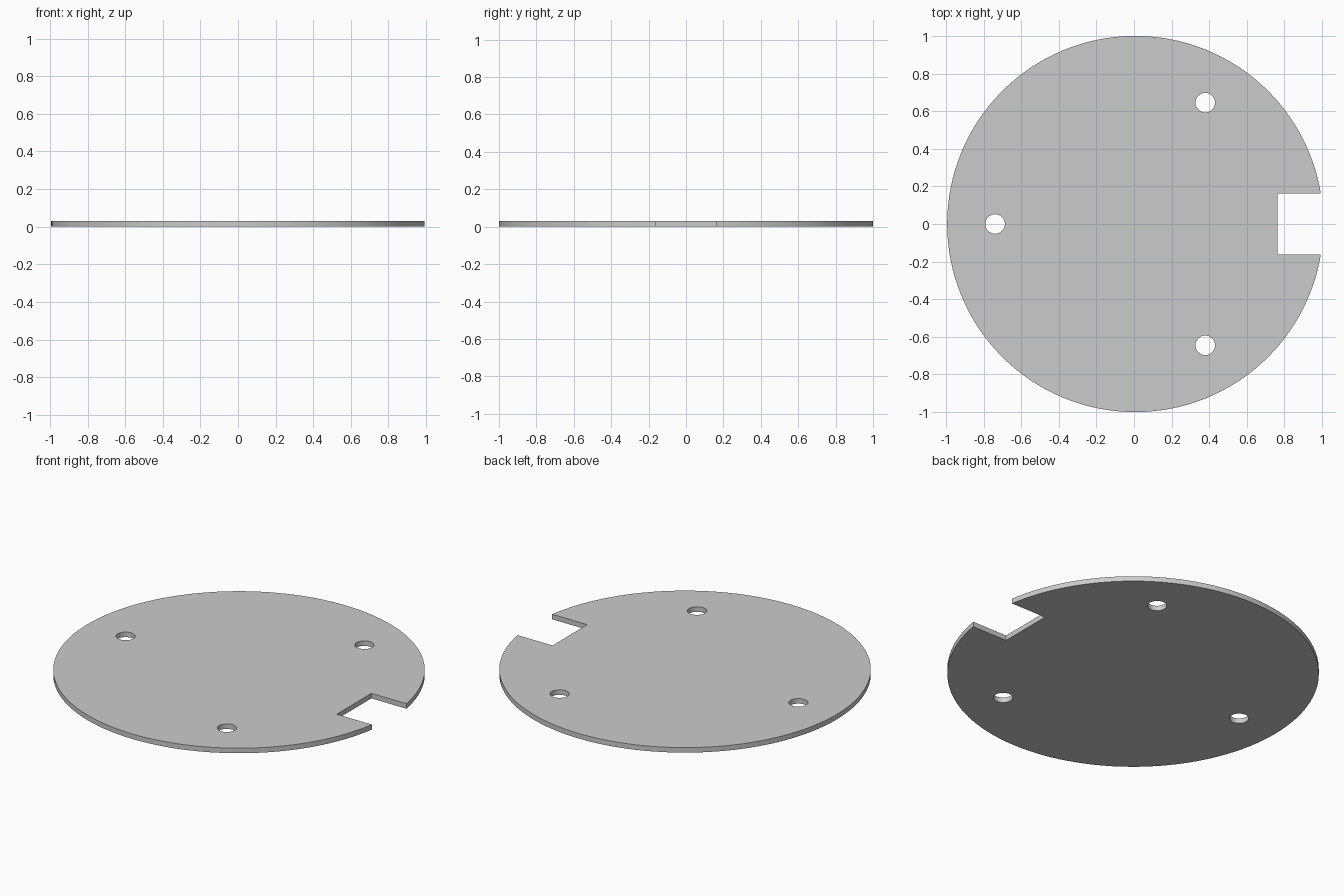
import bpy
from math import cos, sin, pi, radians

if "Cube" in bpy.data.objects:
    bpy.data.objects.remove(bpy.data.objects["Cube"])

CX = 0.0065        # disc centre, so the notched outline is centred on x = 0
THICK = 0.03


def cylinder(name, x, y, radius, depth, sides):
    bpy.ops.mesh.primitive_cylinder_add(vertices=sides, radius=radius, depth=depth,
                                        location=(x, y, THICK / 2))
    ob = bpy.context.object
    ob.name = name
    return ob


def cut(target, cutter):
    mod = target.modifiers.new(cutter.name, 'BOOLEAN')
    mod.operation = 'DIFFERENCE'
    mod.solver = 'EXACT'
    mod.object = cutter
    bpy.context.view_layer.objects.active = target
    bpy.ops.object.modifier_apply(modifier=mod.name)
    bpy.data.objects.remove(cutter, do_unlink=True)


# round plate
plate = cylinder("round_plate", CX, 0, 1.0, THICK, 128)

# three evenly spaced bolt holes
for i in range(3):
    a = pi / 3 + i * 2 * pi / 3
    cut(plate, cylinder("hole_cutter", CX + 0.745 * cos(a), 0.745 * sin(a), 0.052, 0.2, 48))

# rectangular edge notch on the right
bpy.ops.mesh.primitive_cube_add(size=1, location=(0.763 + 0.25, 0, THICK / 2))
notch = bpy.context.object
notch.name = "notch_cutter"
notch.scale = (0.5, 0.325, 0.2)
bpy.context.view_layer.update()
cut(plate, notch)

# smooth rims, sharp edges
bpy.ops.object.select_all(action='DESELECT')
plate.select_set(True)
bpy.context.view_layer.objects.active = plate
bpy.ops.object.shade_smooth_by_angle(angle=radians(30))
